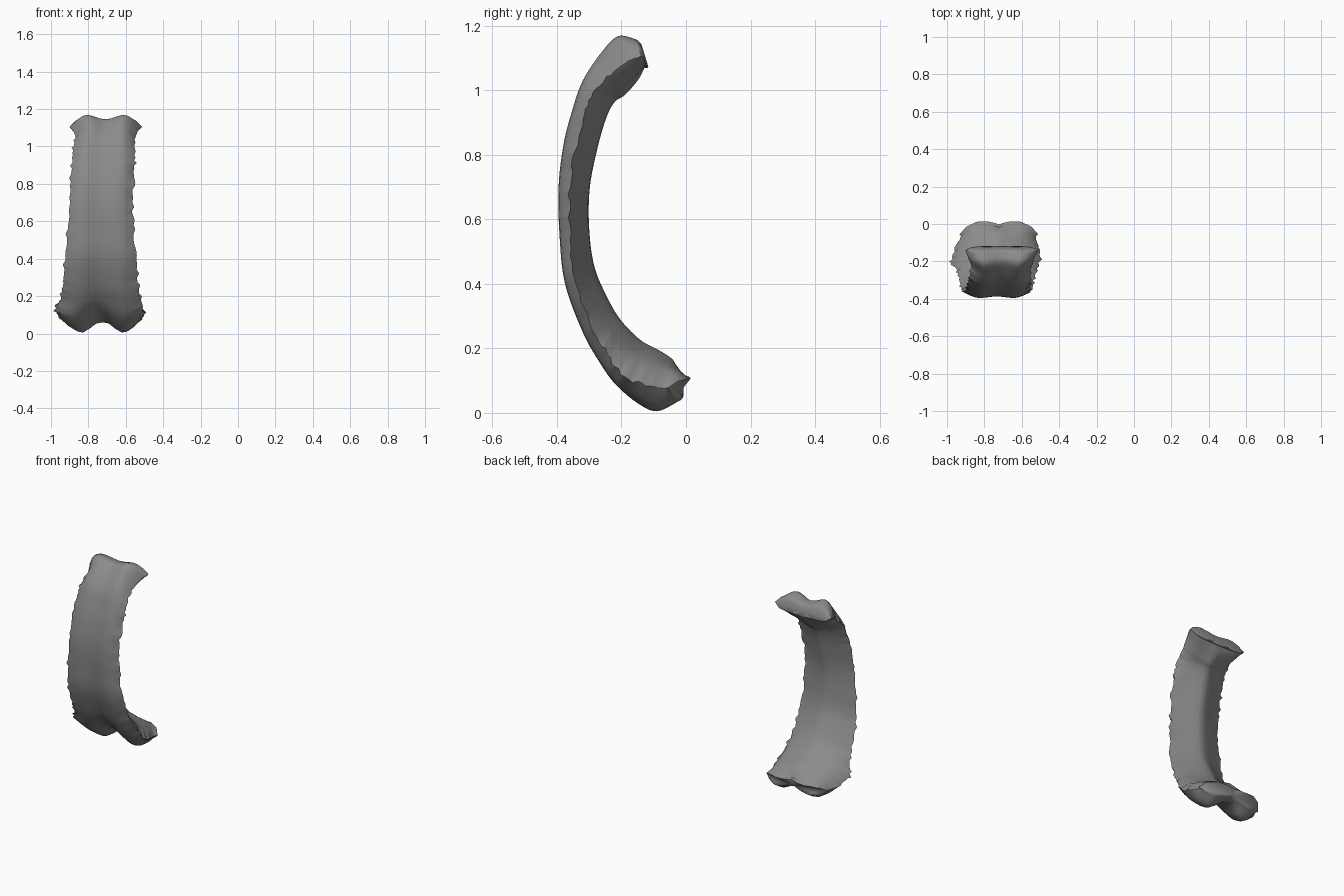
import bpy, bmesh, random
from mathutils import Vector

if "Cube" in bpy.data.objects:
    bpy.data.objects.remove(bpy.data.objects["Cube"])

random.seed(4)

# Stations from the lower tip to the upper tip:
# outer (y, z), inner (y, z), left x, right x, groove depth, edge position, back flatness
STATIONS = [
    (-.025, .035, .008, .118, -.935, -.510, .30, .50, .7),
    (-.090, .005, -.040, .165, -.925, -.525, .38, .45, .6),
    (-.150, .030, -.080, .192, -.955, -.510, .36, .35, .5),
    (-.220, .090, -.140, .225, -.975, -.505, .30, .25, .4),
    (-.270, .160, -.200, .285, -.945, -.518, .22, .28, .2),
    (-.320, .250, -.240, .350, -.935, -.538, .18, .30, .1),
    (-.375, .400, -.283, .450, -.920, -.545, .14, .33, 0),
    (-.392, .550, -.300, .570, -.910, -.560, .10, .35, 0),
    (-.395, .700, -.298, .700, -.900, -.565, .08, .35, 0),
    (-.380, .830, -.272, .830, -.892, -.558, .08, .38, 0),
    (-.355, .930, -.245, .920, -.885, -.552, .08, .38, .1),
    (-.320, 1.03, -.220, .965, -.878, -.552, .10, .42, .2),
    (-.260, 1.12, -.190, .985, -.868, -.548, .15, .48, .4),
    (-.210, 1.168, -.150, 1.03, -.888, -.530, .18, .56, .6),
    (-.155, 1.158, -.128, 1.07, -.900, -.513, .18, .60, .8),
]
STEPS = 6


def spline(a, b, c, d, t):
    return .5 * (2 * b + (c - a) * t + (2 * a - 5 * b + 4 * c - d) * t * t
                 + (3 * b - a - 3 * c + d) * t ** 3)


def sample(i, t):
    n = len(STATIONS) - 1
    rows = [STATIONS[min(max(k, 0), n)] for k in range(i - 1, i + 3)]
    return [spline(*vals, t) for vals in zip(*rows)]


def section(row, rough, bow=0):
    """Cross-section: grooved front, thin ragged side edges, ridged back.
    bow pulls the middle and corners back, leaving two lobes at the lower tip."""
    oy, oz, iy, iz, xl, xr, groove, e, flat = row
    half = [(1, e), (.84, e * .40), (.66, e * .08), (.52, 0), (.34, groove * .35),
            (.16, groove * .85)]
    back = [(.14, .97), (.35, .80 + .18 * flat), (.6, e + (1 - e) * (.45 + .5 * flat)),
            (.85, e + (1 - e) * (.16 + .6 * flat))]
    prof = [(-u, v) for u, v in half] + [(0, groove)] + half[::-1]
    prof += back[::-1] + [(0, 1)] + [(-u, v) for u, v in back]
    pts = []
    for u, v in prof:
        d = abs(u) - .55
        pull = bow * (.05 * (d / .45) ** 2 if d > 0 else .025 * (d / .55) ** 2)
        if abs(u) == 1:
            u *= 1 + random.choice((0, 0, -.02, .02, .06)) * rough
            v += random.uniform(-.05, .05) * rough
        pts.append(Vector(((xl + xr) / 2 + u * (xr - xl) / 2,
                           oy + (iy - oy) * v - pull, oz + (iz - oz) * v)))
    return pts


# Rings along the curve
rings = []
for i in range(len(STATIONS) - 1):
    for s in range(STEPS):
        rough = 1 if 1 < i < 12 else .2
        rings.append(section(sample(i, s / STEPS), rough, max(0, 1 - i - s / STEPS)))
rings.append(section(STATIONS[-1], .2))


# Rounded tips
def tip(ring, scale, direction):
    c = sum(ring, Vector()) / len(ring)
    return [c + (p - c) * scale + Vector(direction) for p in ring]


first, last = rings[0], rings[-1]
rings.insert(0, tip(first, .95, (0, .008, .002)))
rings.insert(0, tip(first, .80, (0, .016, .004)))
rings.append(tip(last, .95, (0, .008, -.004)))
rings.append(tip(last, .80, (0, .014, -.006)))

# Skin the rings into one closed curved plate
bm = bmesh.new()
loops = [[bm.verts.new(p) for p in r] for r in rings]
count = len(loops[0])
for a, b in zip(loops, loops[1:]):
    for k in range(count):
        m = (k + 1) % count
        bm.faces.new((a[k], a[m], b[m], b[k]))
for loop in (loops[0], loops[-1]):
    mid = bm.verts.new(sum((v.co for v in loop), Vector()) / count)
    for k in range(count):
        bm.faces.new((loop[k], loop[(k + 1) % count], mid))
bmesh.ops.recalc_face_normals(bm, faces=bm.faces)
mesh = bpy.data.meshes.new("curved_plate")
bm.to_mesh(mesh)
bm.free()
plate = bpy.data.objects.new("curved_plate", mesh)
bpy.context.collection.objects.link(plate)

# Dark grey surface
grey = bpy.data.materials.new("dark_grey")
grey.diffuse_color = (.26, .26, .26, 1)
grey.use_nodes = True
grey.node_tree.nodes["Principled BSDF"].inputs["Base Color"].default_value = grey.diffuse_color
mesh.materials.append(grey)
bpy.context.view_layer.objects.active = plate
plate.select_set(True)
bpy.ops.object.shade_smooth_by_angle(angle=1.0)
